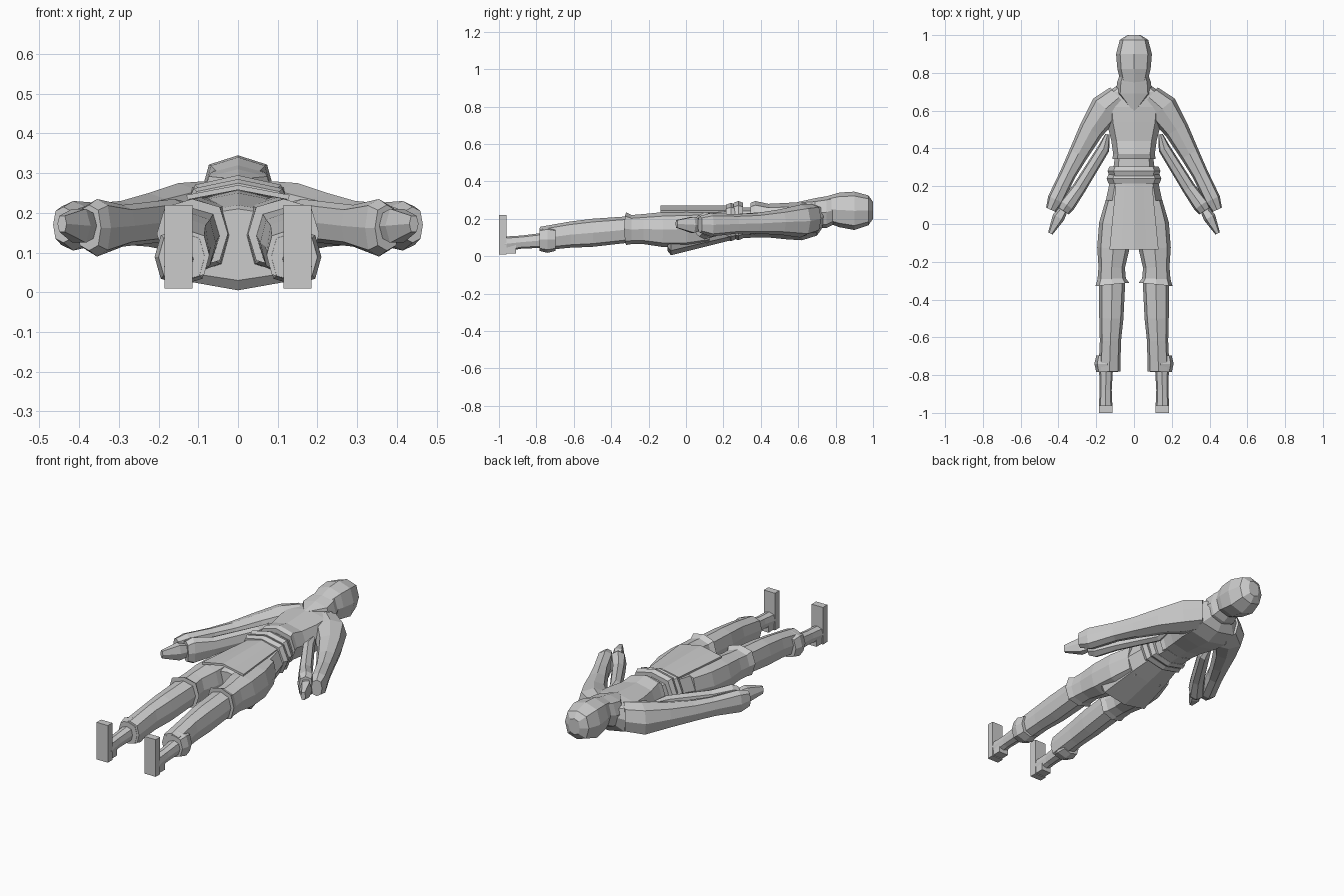
import bpy, bmesh, math
from mathutils import Vector

if "Cube" in bpy.data.objects:
    bpy.data.objects.remove(bpy.data.objects["Cube"], do_unlink=True)

shade = (0.6, 0.6, 0.6, 1)
grey = bpy.data.materials.new("plain_grey")
grey.use_nodes = True
grey.diffuse_color = shade
grey.node_tree.nodes["Principled BSDF"].inputs["Base Color"].default_value = shade


def finish(name, bm):
    """Turn a bmesh into a named grey object."""
    bmesh.ops.recalc_face_normals(bm, faces=bm.faces)
    mesh = bpy.data.meshes.new(name)
    bm.to_mesh(mesh)
    bm.free()
    mesh.materials.append(grey)
    obj = bpy.data.objects.new(name, mesh)
    bpy.context.scene.collection.objects.link(obj)
    return obj


def bridge(bm, rings, closed):
    """Join neighbouring rows of vertices with quads."""
    for near, far in zip(rings, rings[1:]):
        count = len(near)
        for k in range(count if closed else count - 1):
            n = (k + 1) % count
            bm.faces.new((near[k], near[n], far[n], far[k]))


def rounded_square(sides):
    """Unit cross-section, between a circle and a square, with a point on top."""
    def soften(value):
        return math.copysign(abs(value) ** 0.75, value)
    angles = [math.tau * k / sides for k in range(sides)]
    return [(soften(math.cos(a)), soften(math.sin(a))) for a in angles]


def loft(name, stations, sides=8, mirror=1):
    """Stations are (x, y, half width, bottom, top), joined along a path."""
    bm = bmesh.new()
    rings = []
    last = len(stations) - 1
    for i, (x, y, width, bottom, top) in enumerate(stations):
        before, after = stations[max(i - 1, 0)], stations[min(i + 1, last)]
        along = Vector((after[0] - before[0], after[1] - before[1])).normalized()
        middle, height = (bottom + top) / 2, (top - bottom) / 2
        rings.append([
            bm.verts.new((mirror * (x - along.y * width * u),
                          y + along.x * width * u,
                          middle + height * v))
            for u, v in rounded_square(sides)])
    bridge(bm, rings, closed=True)
    bm.faces.new(rings[0])
    bm.faces.new(rings[-1])
    return finish(name, bm)


def centred(name, *rows):
    """Loft along the middle line; rows are (y, half width, bottom, top)."""
    loft(name, [(0, *row) for row in rows])


def pair(name, *stations, sides=8):
    for side, mirror in (("left", 1), ("right", -1)):
        loft(f"{side}_{name}", stations, sides, mirror)


def band(x, y, width, bottom, top, length):
    """Stations of a short wrap that is fullest in its middle."""
    half, rim = length / 2, 0.01
    edge = (width - rim, bottom + rim, top - rim)
    return (x, y + half, *edge), (x, y, width, bottom, top), (x, y - half, *edge)


# Head and pointed hood collar
centred("head", (1, .035, .2, .29), (.975, .075, .165, .325), (.9, .095, .14, .345),
        (.82, .088, .155, .34), (.75, .07, .18, .32))
centred("hood_collar", (.79, .075, .17, .325), (.75, .09, .15, .32),
        (.69, .095, .15, .31), (.6, .01, .25, .29))

# Jacket body with a flared hem, and the waist beneath it
centred("jacket", (.735, .085, .16, .27), (.7, .14, .11, .285), (.62, .15, .085, .29),
        (.54, .145, .09, .285), (.44, .12, .1, .28), (.37, .11, .1, .295),
        (.345, .115, .1, .285))
centred("waist", (.37, .1, .1, .26), (.2, .12, .09, .26))

# Two layered belts
loft("upper_belt", band(0, .28, .14, .085, .295, .05))
loft("lower_belt", band(0, .24, .145, .08, .285, .05))

# Seat of the trousers, hanging to a point at the back
centred("hip_cloth", (.24, .125, .085, .26), (.12, .15, .055, .25),
        (-.08, .18, .005, .22), (-.1, .175, .03, .21))

# Front cloth, widening downwards and creased along the middle
bm = bmesh.new()
cloth_rows = []
for y, half_width in ((.22, .095), (-.135, .13)):
    cloth_rows.append([bm.verts.new((half_width * across, y, .27 - .025 * abs(across)))
                       for across in (-1, -.5, 0, .5, 1)])
bridge(bm, cloth_rows, closed=False)
cloth = finish("front_cloth", bm)
solid = cloth.modifiers.new("cloth_thickness", "SOLIDIFY")
solid.thickness = .012

# Legs: baggy thighs with flared hems, trousers, ankle wraps and ankles
pair("thigh", (.085, .12, .065, .07, .24), (.1, 0, .085, .05, .24),
     (.11, -.13, .085, .05, .235), (.118, -.23, .07, .065, .225),
     (.118, -.29, .075, .065, .22), (.115, -.32, .09, .06, .235))
pair("shin", (.115, -.28, .07, .075, .215), (.12, -.5, .064, .05, .2),
     (.125, -.62, .056, .045, .185), (.13, -.78, .058, .03, .157))
pair("ankle_wrap", *band(.142, -.74, .068, .018, .16, .085))
pair("ankle", (.148, -.76, .037, .045, .125), (.15, -.88, .032, .04, .11),
     (.15, -.97, .036, .025, .105))


# Upright feet and heels
def block(name, centre, size):
    for side, mirror in (("left", 1), ("right", -1)):
        bm = bmesh.new()
        bmesh.ops.create_cube(bm, size=1)
        bmesh.ops.scale(bm, vec=size, verts=bm.verts)
        place = Vector(centre)
        place.x *= mirror
        bmesh.ops.translate(bm, vec=place, verts=bm.verts)
        finish(f"{side}_{name}", bm)


block("foot", (.15, -.98, .115), (.07, .04, .21))
block("heel", (.15, -.945, .05), (.06, .07, .07))

# Long outer sleeves from the shoulders
pair("outer_sleeve", (.08, .67, .07, .12, .28), (.15, .61, .085, .1, .275),
     (.225, .5, .066, .115, .25), (.295, .37, .052, .12, .23),
     (.35, .265, .043, .12, .225), (.415, .13, .043, .105, .23),
     (.44, .075, .028, .125, .215))

# Inner forearm sleeves with full cuffs, and the hands
pair("inner_sleeve", (.14, .475, .012, .17, .23), (.16, .4, .032, .13, .235),
     (.29, .19, .036, .115, .22), (.355, .1, .043, .09, .235), (.375, .07, .036, .105, .22))
pair("hand", (.37, .08, .022, .135, .2), (.4, .035, .033, .12, .215),
     (.443, -.05, .013, .15, .195), sides=6)
